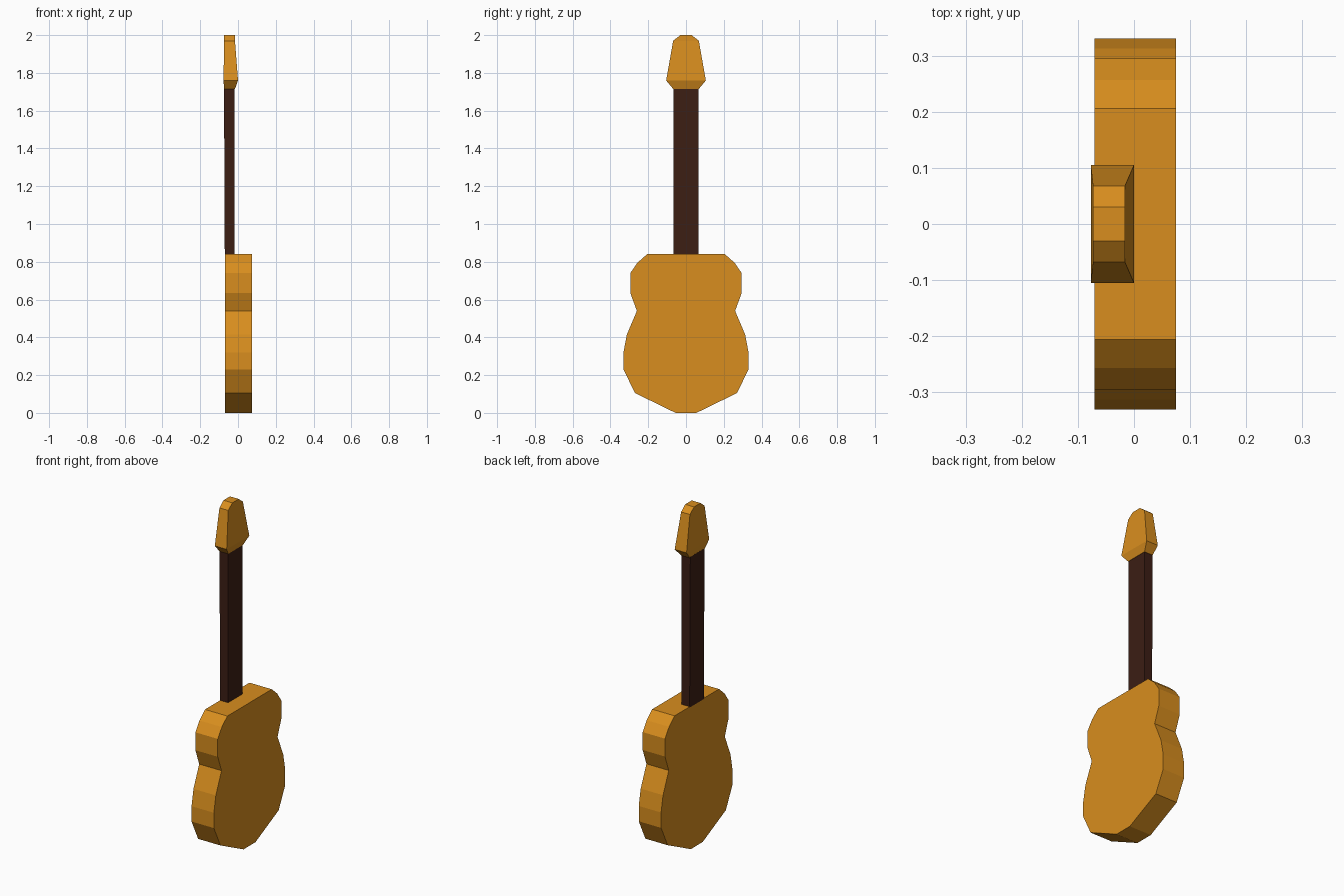
import bpy, bmesh

if "Cube" in bpy.data.objects:
    bpy.data.objects.remove(bpy.data.objects["Cube"])


def material(name, color):
    m = bpy.data.materials.new(name)
    m.diffuse_color = (*color, 1)
    m.use_nodes = True
    m.node_tree.nodes["Principled BSDF"].inputs["Base Color"].default_value = m.diffuse_color
    return m


def finish(name, bm, mat):
    bmesh.ops.recalc_face_normals(bm, faces=bm.faces[:])
    mesh = bpy.data.meshes.new(name)
    bm.to_mesh(mesh)
    bm.free()
    mesh.materials.append(mat)
    bpy.context.collection.objects.link(bpy.data.objects.new(name, mesh))


def extrude_outline(name, half, x0, x1, mat):
    """Mirror a half outline (y, z) across y = 0 and extrude it along x."""
    bm = bmesh.new()
    outline = half + [(-y, z) for y, z in reversed(half)]
    face = bm.faces.new([bm.verts.new((x0, y, z)) for y, z in outline])
    new = bmesh.ops.extrude_face_region(bm, geom=[face])["geom"]
    verts = [v for v in new if isinstance(v, bmesh.types.BMVert)]
    bmesh.ops.translate(bm, verts=verts, vec=(x1 - x0, 0, 0))
    finish(name, bm, mat)


def loft_boxes(name, sections, mat):
    """Join rectangular sections (z, x0, x1, half width) from bottom to top."""
    bm = bmesh.new()
    rings = [[bm.verts.new(p) for p in ((a, -w, z), (b, -w, z), (b, w, z), (a, w, z))]
             for z, a, b, w in sections]
    for low, high in zip(rings, rings[1:]):
        for i in range(4):
            j = (i + 1) % 4
            bm.faces.new((low[i], low[j], high[j], high[i]))
    bm.faces.new(rings[0])
    bm.faces.new(rings[-1])
    finish(name, bm, mat)


wood = material("amber_wood", (0.69, 0.27, 0.013))
dark = material("dark_wood", (0.045, 0.013, 0.007))

# Waisted body
extrude_outline("body", [(0.055, 0), (0.27, 0.105), (0.331, 0.23), (0.331, 0.32),
                         (0.313, 0.415), (0.26, 0.54), (0.295, 0.635), (0.295, 0.74),
                         (0.257, 0.795), (0.206, 0.84)], -0.07, 0.075, wood)

# Neck, slightly deeper toward the head
loft_boxes("neck", [(0.835, -0.07, -0.018, 0.066), (1.72, -0.074, -0.018, 0.066)], dark)

# Tapered headstock
loft_boxes("headstock", [(1.715, -0.073, -0.016, 0.068), (1.76, -0.077, 0.0, 0.105),
                         (1.97, -0.073, -0.016, 0.068), (2.0, -0.073, -0.016, 0.03)], wood)
